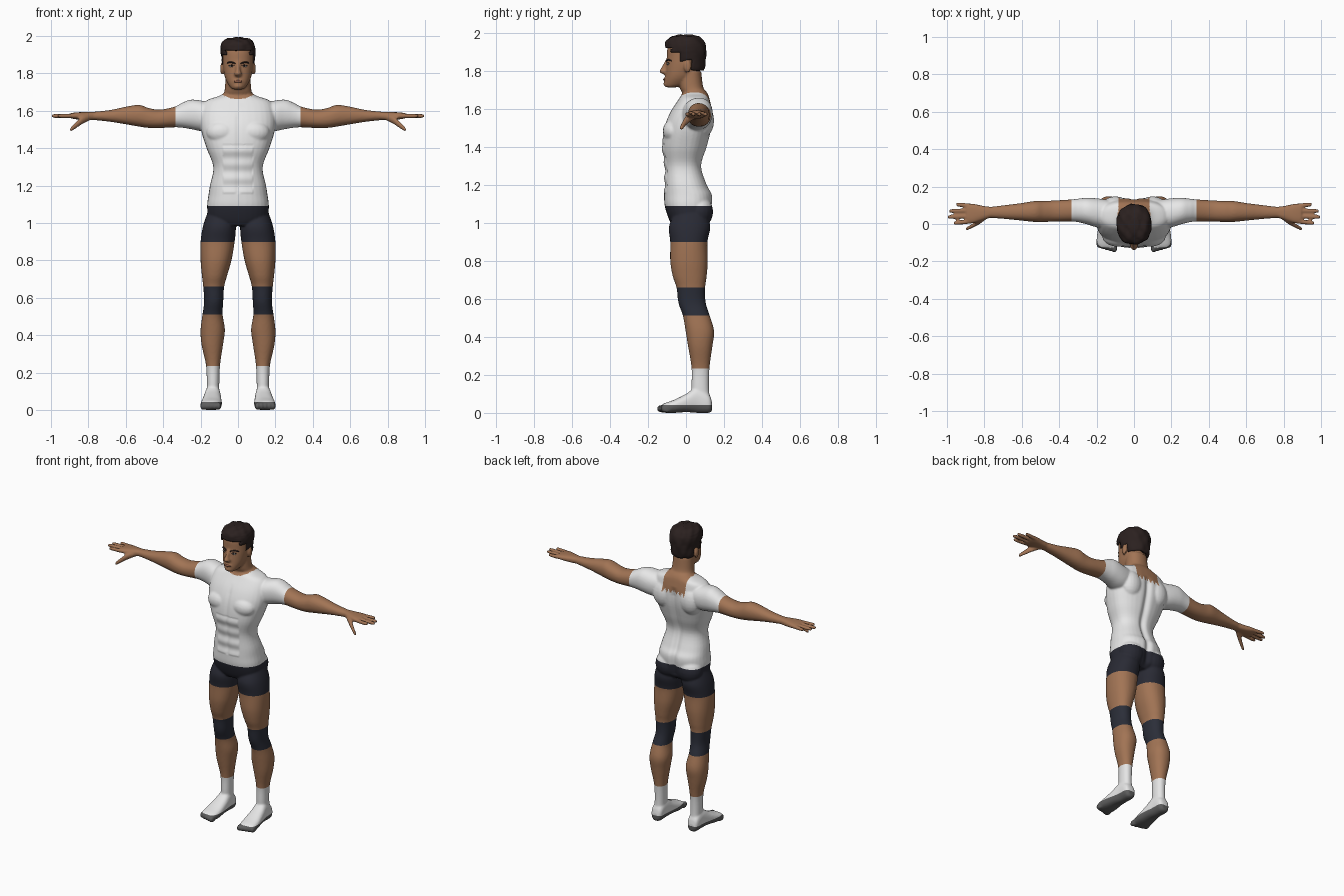
import bpy, bmesh, math, random
from mathutils import Matrix, Vector

random.seed(3)

def material(name, rgb):
    m = bpy.data.materials.new(name)
    m.diffuse_color = (*rgb, 1)
    return m

MATS = {
    "skin": material("tan skin", (0.36, 0.175, 0.09)),
    "shirt": material("white cloth", (0.80, 0.80, 0.80)),
    "shorts": material("dark navy cloth", (0.022, 0.023, 0.034)),
    "knee_pads": material("dark slate pad", (0.024, 0.027, 0.040)),
    "socks": material("sock white", (0.78, 0.78, 0.78)),
    "soles": material("grey sole", (0.11, 0.11, 0.11)),
    "hair": material("dark brown hair", (0.024, 0.015, 0.014)),
    "lips": material("lip brown", (0.25, 0.10, 0.06)),
    "eyes": material("eye white", (0.55, 0.52, 0.48)),
}
NAMES = list(MATS)

def spline(a, b, c, d, t):
    return 0.5 * (2*b + (c-a)*t + (2*a-5*b+4*c-d)*t*t + (3*b-a-3*c+d)*t**3)

def loft(bm, axis, secs, side=1, power=2.2, sides=32, steps=5):
    """Rounded rings (t, u0, u1, v0, v1) swept along an axis, with capped ends."""
    rows = []
    n = len(secs)
    for i in range(n - 1):
        q = [secs[max(i-1, 0)], secs[i], secs[i+1], secs[min(i+2, n-1)]]
        for s in range(steps):
            rows.append([spline(*k, s / steps) for k in zip(*q)])
    rows.append(secs[-1])
    rings = []
    for t, u0, u1, v0, v1 in rows:
        ring = []
        for k in range(sides):
            a = 2 * math.pi * k / sides
            c, s = math.cos(a), math.sin(a)
            u = (u0+u1)/2 + (u1-u0)/2 * math.copysign(abs(c)**(2/power), c)
            v = (v0+v1)/2 + (v1-v0)/2 * math.copysign(abs(s)**(2/power), s)
            x, y, z = {"x": (t, u, v), "y": (u, t, v), "z": (u, v, t)}[axis]
            ring.append(bm.verts.new((x * side, y, z)))
        rings.append(ring)
    faces = [bm.faces.new(rings[0]), bm.faces.new(rings[-1])]
    for r0, r1 in zip(rings, rings[1:]):
        for k in range(sides):
            j = (k + 1) % sides
            faces.append(bm.faces.new((r0[k], r0[j], r1[j], r1[k])))
    bmesh.ops.recalc_face_normals(bm, faces=faces)

def ball(bm, pos, size, tilt=0):
    mat = Matrix.Translation(pos) @ Matrix.Rotation(tilt, 4, "Y") @ Matrix.Diagonal((*size, 1))
    bmesh.ops.create_uvsphere(bm, u_segments=20, v_segments=12, radius=1, matrix=mat)

def make(name, bm, mat):
    me = bpy.data.meshes.new(name)
    bm.to_mesh(me)
    me.materials.append(MATS[mat])
    me.shade_smooth()
    ob = bpy.data.objects.new(name, me)
    bpy.context.collection.objects.link(ob)
    return ob

def sym(rows):
    return [(z, -w, w, y0, y1) for z, w, y0, y1 in rows]

body = bmesh.new()
# Torso, neck and head
loft(body, "z", sym([
    (0.985, 0.10, -0.07, 0.09), (1.02, 0.155, -0.09, 0.125), (1.09, 0.165, -0.112, 0.137),
    (1.15, 0.158, -0.115, 0.138), (1.2, 0.15, -0.114, 0.112), (1.3, 0.132, -0.114, 0.082),
    (1.4, 0.168, -0.126, 0.11), (1.5, 0.198, -0.115, 0.135), (1.58, 0.2, -0.085, 0.138),
    (1.65, 0.175, -0.04, 0.125), (1.68, 0.10, -0.02, 0.115), (1.70, 0.07, 0, 0.10)]), power=2.4)
loft(body, "z", sym([(1.62, 0.08, 0, 0.12), (1.68, 0.079, -0.018, 0.108),
                     (1.72, 0.07, -0.035, 0.09), (1.8, 0.066, -0.04, 0.08)]))
loft(body, "z", sym([
    (1.715, 0.028, -0.108, -0.05), (1.73, 0.045, -0.113, 0), (1.77, 0.067, -0.109, 0.04),
    (1.82, 0.078, -0.105, 0.07), (1.87, 0.082, -0.101, 0.086), (1.92, 0.082, -0.098, 0.088),
    (1.96, 0.07, -0.08, 0.08), (1.978, 0.04, -0.04, 0.05)]))
# Nose, mouth and chin
loft(body, "z", [(1.783, -0.014, 0.014, -0.118, -0.09), (1.797, -0.02, 0.02, -0.141, -0.09),
                 (1.82, -0.012, 0.012, -0.129, -0.09), (1.86, -0.011, 0.011, -0.108, -0.08)])
ball(body, (0, -0.1, 1.757), (0.03, 0.018, 0.015))
ball(body, (0, -0.104, 1.732), (0.024, 0.015, 0.014))

for s in (1, -1):
    # Chest, shoulder blade, seat and ear masses
    ball(body, (s*0.085, -0.066, 1.485), (0.085, 0.056, 0.062))
    ball(body, (s*0.10, 0.09, 1.54), (0.075, 0.058, 0.09))
    ball(body, (s*0.08, 0.07, 1.06), (0.085, 0.073, 0.085))
    ball(body, (s*0.085, 0.008, 1.826), (0.010, 0.02, 0.035))
    # Arm
    loft(body, "x", [
        (0.10, 0.0, 0.12, 1.50, 1.64), (0.18, -0.02, 0.135, 1.49, 1.652),
        (0.25, -0.002, 0.14, 1.502, 1.66), (0.30, 0.01, 0.135, 1.51, 1.642),
        (0.34, 0.014, 0.131, 1.512, 1.622), (0.42, 0.013, 0.126, 1.508, 1.606),
        (0.48, 0.011, 0.123, 1.509, 1.616), (0.53, 0.011, 0.123, 1.516, 1.632),
        (0.60, 0.018, 0.112, 1.528, 1.622), (0.68, 0.026, 0.102, 1.541, 1.605),
        (0.77, 0.033, 0.092, 1.551, 1.595), (0.80, 0.03, 0.095, 1.552, 1.594)], s)
    # Palm, fingers and thumb
    loft(body, "x", [(0.77, 0.033, 0.092, 1.551, 1.595), (0.81, 0.02, 0.098, 1.55, 1.594),
                     (0.86, 0.004, 0.108, 1.554, 1.592), (0.895, 0.006, 0.108, 1.56, 1.588)], s, 2.6)
    for y0, y1, tip in ((0.015, 0.004, 0.965), (0.043, 0.037, 0.998),
                        (0.071, 0.07, 0.99), (0.097, 0.104, 0.952)):
        path = [(0.86 + (tip-0.86)*f, y0 + (y1-y0)*f, r)
                for f, r in ((0, 0.012), (0.5, 0.012), (0.9, 0.0105), (1, 0.006))]
        loft(body, "x", [(x, y-r, y+r, 1.573-r, 1.573+r) for x, y, r in path], s, 2, 12)
    loft(body, "x", [(0.79, 0.025, 0.065, 1.55, 1.585), (0.83, -0.004, 0.03, 1.53, 1.572),
                     (0.865, -0.022, 0.002, 1.506, 1.542), (0.892, -0.034, -0.014, 1.49, 1.514),
                     (0.9, -0.03, -0.02, 1.49, 1.502)], s, 2, 16)
    # Leg
    loft(body, "z", [
        (1.05, 0.03, 0.165, -0.06, 0.11), (0.98, 0.012, 0.188, -0.09, 0.128),
        (0.90, 0.018, 0.20, -0.083, 0.113), (0.80, 0.035, 0.20, -0.083, 0.115),
        (0.72, 0.058, 0.193, -0.07, 0.109), (0.66, 0.074, 0.186, -0.05, 0.101),
        (0.58, 0.079, 0.181, -0.04, 0.104), (0.51, 0.082, 0.19, -0.016, 0.126),
        (0.43, 0.07, 0.20, -0.002, 0.148), (0.35, 0.08, 0.195, 0.011, 0.139),
        (0.24, 0.096, 0.171, 0.029, 0.124), (0.14, 0.10, 0.167, 0.029, 0.121),
        (0.06, 0.10, 0.168, 0.03, 0.126)], s)
    # Foot and toes
    loft(body, "y", [
        (0.137, 0.115, 0.155, 0.012, 0.055), (0.12, 0.098, 0.172, 0, 0.10),
        (0.06, 0.094, 0.176, 0.0, 0.135), (0.0, 0.089, 0.187, 0.004, 0.10),
        (-0.06, 0.086, 0.198, 0.0, 0.07), (-0.105, 0.09, 0.20, 0.0, 0.054),
        (-0.125, 0.098, 0.192, 0.004, 0.045)], s, 2.5)
    for k in range(5):
        ball(body, (s*(0.104 + 0.0215*k), -0.126 + 0.006*k, 0.022),
             (0.015 - 0.001*k, 0.028, 0.021))

# Fuse the masses into one continuous surface
src = make("body_source", body, "skin")
mod = src.modifiers.new("fuse", "REMESH")
mod.mode, mod.voxel_size = "VOXEL", 0.0062
mod = src.modifiers.new("soften", "SMOOTH")
mod.factor, mod.iterations = 0.5, 5
dg = bpy.context.evaluated_depsgraph_get()
fused = bpy.data.meshes.new_from_object(src.evaluated_get(dg))
bm = bmesh.new()
bm.from_mesh(fused)
bpy.data.objects.remove(src)

# Spine groove, seat cleft and abdominal lines
for v in bm.verts:
    x, y, z = v.co
    if abs(x) < 0.2 and 0.98 < z < 1.62:
        fade = min(1, (z-0.98)/0.05, (1.62-z)/0.06)
        if y > 0.04:
            v.co.y -= 0.016 * fade * math.exp(-(x/0.02)**2)
        elif y < -0.06 and z > 1.16:
            v.co.y += 0.005 * fade * math.exp(-(x/0.012)**2)
            if z < 1.42 and abs(x) < 0.08:
                v.co.y += 0.003 * math.cos(z * 2*math.pi/0.075)

# Clean garment edges
cuts = [((0, 0, z), (0, 0, 1)) for z in (0.042, 0.235, 0.512, 0.66, 0.9, 1.09)]
cuts += [((x, 0, 0), (1, 0, 0)) for x in (-0.335, 0.335)]
for co, no in cuts:
    bmesh.ops.bisect_plane(bm, geom=bm.verts[:] + bm.edges[:] + bm.faces[:],
                           plane_co=co, plane_no=no, dist=1e-5)

def region(c):
    x, y, z = abs(c.x), c.y, c.z
    if z > 1.09:
        neck = x < 0.12 and z > 1.662 + 3.5*x*x
        nape = y > 0.07 and x < 0.085 and z > 1.585 + 0.012*math.sin(x*220)
        return "skin" if x > 0.335 or neck or nape else "shirt"
    for low, name in ((0.9, "shorts"), (0.66, "skin"), (0.512, "knee_pads"),
                      (0.235, "skin"), (0.042, "socks")):
        if z > low:
            return name
    return "soles"

for f in bm.faces:
    f.material_index = NAMES.index(region(f.calc_center_median()))

# One object per garment or skin area
for name in NAMES[:6]:
    part = bm.copy()
    idx = NAMES.index(name)
    bmesh.ops.delete(part, geom=[f for f in part.faces if f.material_index != idx], context="FACES")
    for f in part.faces:
        f.material_index = 0
    make(name, part, name)

# Hair cap, trimmed to a hairline and gently tousled
hair = bmesh.new()
loft(hair, "z", sym([
    (1.78, 0.066, -0.10, 0.08), (1.82, 0.08, -0.10, 0.098), (1.88, 0.088, -0.105, 0.105),
    (1.93, 0.092, -0.108, 0.104), (1.962, 0.085, -0.102, 0.09), (1.983, 0.062, -0.07, 0.066),
    (1.991, 0.025, -0.03, 0.03)]), power=2.3, sides=48, steps=6)

def hairline(y):
    if y < -0.075: return 1.925
    if y < -0.03: return 1.90
    if y < -0.008: return 1.845
    return 1.865 if y < 0.03 else 1.80

bmesh.ops.delete(hair, geom=[f for f in hair.faces if f.calc_center_median().z <
                 hairline(f.calc_center_median().y)], context="FACES")
for v in hair.verts:
    out = (v.co - Vector((0, 0, 1.89))).normalized()
    wave = math.sin(v.co.x*95 + v.co.y*30) * math.cos(v.co.y*60 + v.co.z*50)
    v.co += out * (0.004*wave + random.uniform(-0.001, 0.001))
ob = make("hair", hair, "hair")
mod = ob.modifiers.new("thickness", "SOLIDIFY")
mod.thickness, mod.offset = 0.018, -1

# Eyebrows, eyes and lips
brows, whites, irises, lips = (bmesh.new() for _ in range(4))
for s in (1, -1):
    loft(brows, "x", [(0.014, -0.107, -0.09, 1.85, 1.857), (0.04, -0.1, -0.08, 1.855, 1.865),
                      (0.06, -0.084, -0.065, 1.852, 1.858)], s, 2, 12)
    ball(whites, (s*0.034, -0.094, 1.838), (0.014, 0.007, 0.005))
    ball(irises, (s*0.034, -0.098, 1.838), (0.005, 0.005, 0.005))
    loft(irises, "x", [(0.02, -0.105, -0.09, 1.842, 1.844), (0.035, -0.102, -0.085, 1.843, 1.847),
                       (0.05, -0.092, -0.075, 1.84, 1.843)], s, 2, 12)
ball(lips, (0, -0.109, 1.757), (0.023, 0.0115, 0.008))
make("eyebrows", brows, "hair")
make("eye_whites", whites, "eyes")
make("irises_and_lashes", irises, "hair")
make("lips", lips, "lips")
